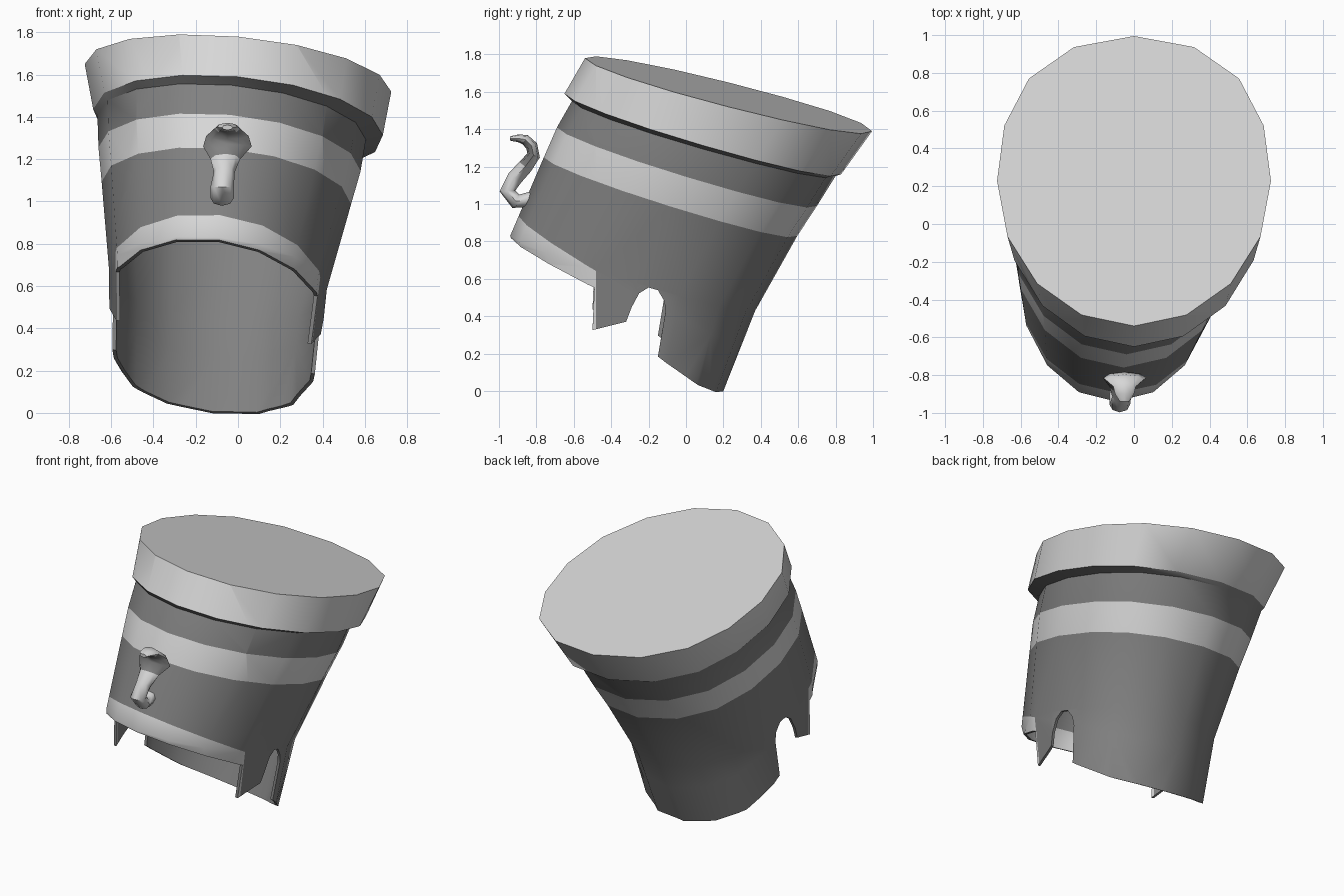
import bpy, bmesh, math
from mathutils import Vector

if "Cube" in bpy.data.objects:
    bpy.data.objects.remove(bpy.data.objects["Cube"])


def material(name, v):
    m = bpy.data.materials.new(name)
    m.diffuse_color = (v, v, v, 1)
    m.use_nodes = True
    m.node_tree.nodes["Principled BSDF"].inputs["Base Color"].default_value = m.diffuse_color
    return m


LIGHT, DARK = 0, 1
MATS = [material("light grey", 0.68), material("dark grey", 0.22)]
N = 16


def make_object(name, bm):
    bmesh.ops.recalc_face_normals(bm, faces=bm.faces)
    me = bpy.data.meshes.new(name)
    bm.to_mesh(me)
    bm.free()
    for m in MATS:
        me.materials.append(m)
    ob = bpy.data.objects.new(name, me)
    bpy.context.collection.objects.link(ob)
    return ob


def activate(ob):
    bpy.ops.object.select_all(action='DESELECT')
    ob.select_set(True)
    bpy.context.view_layer.objects.active = ob


def bridge(bm, a, b, mat):
    n = len(a)
    for i in range(n):
        j = (i + 1) % n
        bm.faces.new((a[i], a[j], b[j], b[i])).material_index = mat


# Tilted rings: front (y, z), back (y, z), half width, centre x
RINGS = [
    (-0.54, 1.78, 0.995, 1.39, 0.725, 0.0),
    (-0.65, 1.59, 0.83, 1.16, 0.685, 0.0),
    (-0.61, 1.55, 0.80, 1.15, 0.635, -0.03),
    (-0.69, 1.41, 0.70, 0.99, 0.62, -0.04),
    (-0.76, 1.25, 0.595, 0.83, 0.59, -0.055),
    (-0.94, 0.83, 0.37, 0.43, 0.515, -0.095),
    (-0.78, 0.32, 0.16, -0.10, 0.49, -0.125),
]


def ring(bm, spec, inset=0.0, drop=0.0):
    fy, fz, by, bz, w, cx = spec
    fy, by, w = fy + inset, by - inset, w - inset
    out = []
    for i in range(N):
        t = 2 * math.pi * i / N
        s = (1 - math.cos(t)) / 2
        square = 1 + 0.17 * max(0, -math.cos(t)) ** 2  # fuller back
        dx = w * math.sin(t) * square
        out.append(bm.verts.new((cx + dx, fy + (by - fy) * s,
                                 fz + (bz - fz) * s - 0.09 * dx - drop)))
    return out


# Hat shell: outer wall, closed top, thin inner wall
WALL = 0.018
bm = bmesh.new()
outer = [ring(bm, r) for r in RINGS]
inner = [ring(bm, r, WALL, WALL if k == 0 else 0) for k, r in enumerate(RINGS)]
# the inner wall follows the body under the band
for k, mat in enumerate([LIGHT, DARK, DARK, LIGHT, DARK, DARK]):
    bridge(bm, outer[k], outer[k + 1], mat)
    bridge(bm, inner[k], inner[k + 1], DARK)
bridge(bm, outer[-1], inner[-1], DARK)
bm.faces.new(outer[0]).material_index = LIGHT
bm.faces.new(inner[0]).material_index = DARK

# Light trim above the front opening
normal = Vector((0.12, 0.57, 1.0))
level = 0.415
for co, no in ((Vector((0, 0, level)), normal), (Vector((0, -0.48, 0)), Vector((0, 1, 0)))):
    bmesh.ops.bisect_plane(bm, geom=bm.verts[:] + bm.edges[:] + bm.faces[:],
                           plane_co=co, plane_no=no, dist=1e-5)
for f in bm.faces:
    c = f.calc_center_median()
    if c.y < -0.48 and c.dot(normal) < level:
        f.material_index = LIGHT
hat = make_object("hat_shell", bm)

# Cutter: side outline of the opening, side tabs and notches
OUTLINE = [(-1.3, 0.93), (-0.49, 0.55), (-0.5, 0.32), (-0.32, 0.37), (-0.29, 0.45),
           (-0.25, 0.525), (-0.2, 0.555), (-0.15, 0.54), (-0.115, 0.48), (-0.11, 0.42),
           (-0.15, 0.18), (0.07, 0.01), (0.2, -0.065), (0.6, -0.07), (0.6, -0.7), (-1.3, -0.7)]
bm = bmesh.new()
sides = [[bm.verts.new((x, y, z - 0.12 * (x - 0.4))) for y, z in OUTLINE] for x in (-1.2, 1.2)]
bridge(bm, sides[0], sides[1], DARK)
for s in sides:
    bm.faces.new(s).material_index = DARK
cutter = make_object("opening_cutter", bm)
cutter.hide_render = True

mod = hat.modifiers.new("opening", 'BOOLEAN')
mod.operation = 'DIFFERENCE'
mod.solver = 'EXACT'
mod.object = cutter
activate(hat)
bpy.ops.object.modifier_apply(modifier=mod.name)
bpy.data.objects.remove(cutter)
activate(hat)
bpy.ops.object.shade_smooth_by_angle(angle=math.radians(40))

# Curled front ornament with a flared hood: x, y, z, half width, half depth
PATH = [(-0.075, -0.80, 1.04, 0.04, 0.035), (-0.075, -0.86, 1.02, 0.05, 0.038),
        (-0.075, -0.91, 1.015, 0.055, 0.04), (-0.075, -0.955, 1.07, 0.055, 0.042),
        (-0.065, -0.915, 1.14, 0.05, 0.042), (-0.06, -0.86, 1.20, 0.07, 0.04),
        (-0.05, -0.815, 1.26, 0.115, 0.035), (-0.05, -0.825, 1.31, 0.10, 0.032),
        (-0.05, -0.86, 1.345, 0.06, 0.028), (-0.05, -0.90, 1.352, 0.05, 0.02),
        (-0.05, -0.94, 1.35, 0.025, 0.012)]
bm = bmesh.new()
loops = []
for i, (x, y, z, w, d) in enumerate(PATH):
    a, b = PATH[max(i - 1, 0)], PATH[min(i + 1, len(PATH) - 1)]
    tan = Vector((0, b[1] - a[1], b[2] - a[2])).normalized()
    out = Vector((0, -tan.z, tan.y))
    loops.append([bm.verts.new(Vector((x, y, z)) + Vector((w * math.cos(t), 0, 0)) + out * d * math.sin(t))
                  for t in (math.pi * k / 4 for k in range(8))])
for k in range(len(loops) - 1):
    bridge(bm, loops[k], loops[k + 1], LIGHT)
bm.faces.new(loops[0])
bm.faces.new(loops[-1])
bmesh.ops.recalc_face_normals(bm, faces=bm.faces)
# Darker front of the hood
for f in bm.faces:
    if 1.22 < f.calc_center_median().z < 1.335 and f.normal.y < -0.2:
        f.material_index = DARK
ornament = make_object("front_ornament", bm)
activate(ornament)
bpy.ops.object.shade_smooth_by_angle(angle=math.radians(60))
